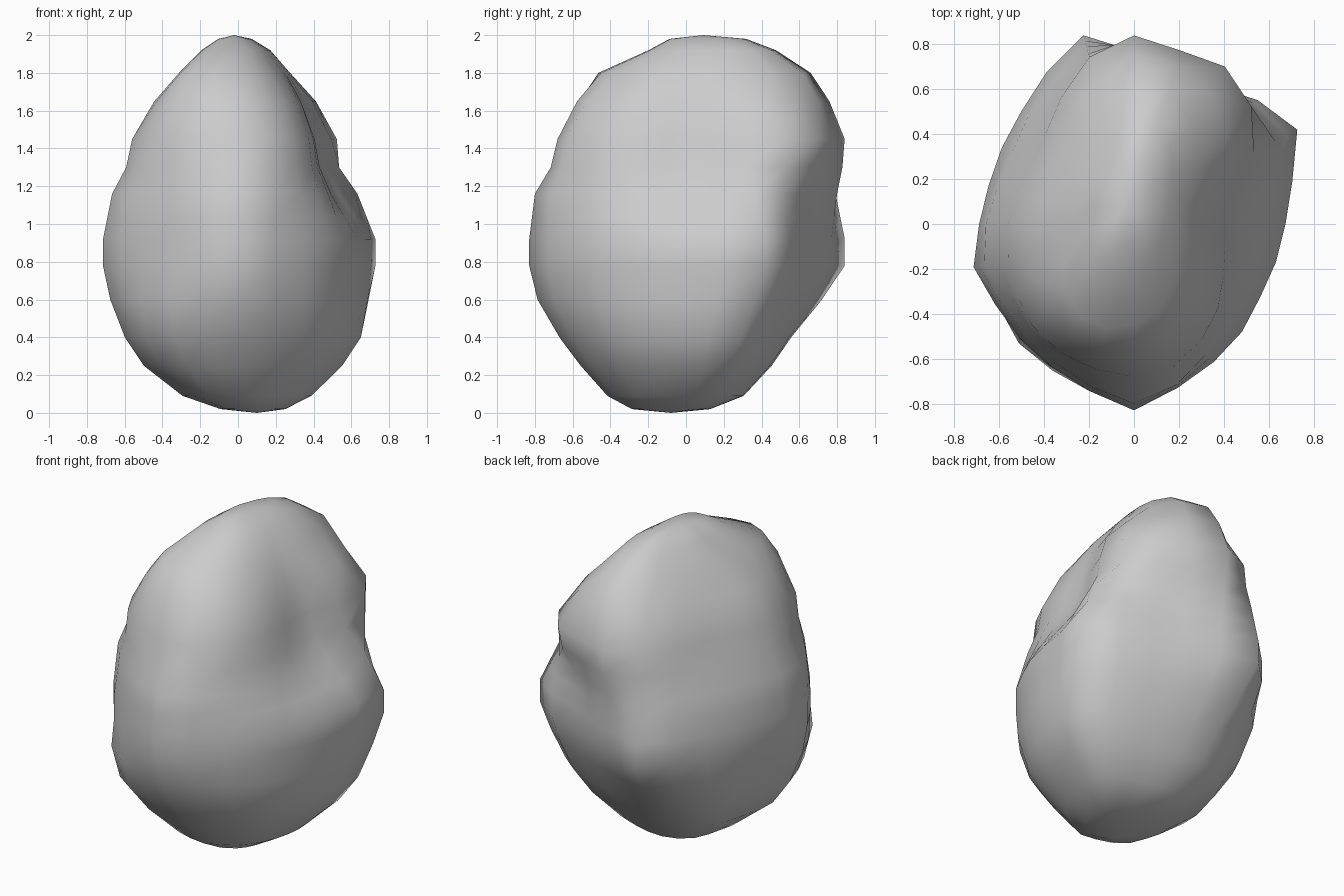
import bpy, bmesh, math

cube = bpy.data.objects.get("Cube")
if cube:
    bpy.data.objects.remove(cube)

# Grey stone material
stone = bpy.data.materials.new("stone_grey")
stone.use_nodes = True
colour = (0.6, 0.6, 0.6, 1)
stone.diffuse_color = colour
stone.node_tree.nodes["Principled BSDF"].inputs["Base Color"].default_value = colour

# Horizontal outlines as radii, anticlockwise from +x
foot = [.68, .73, .8, .76, .71, .7, .72, .76, .78, .77, .72, .69,
        .71, .74, .76, .82, .82, .8, .8, .74, .71, .68, .66, .66]
belly = [.675, .73, .84, .78, .71, .72, .77, .87, .78, .71, .68, .67,
         .69, .74, .715, .72, .735, .77, .83, .755, .71, .68, .65, .655]
waist = [.5, .55, .73, .74, .71, .73, .8, .82, .73, .67, .63, .63,
         .66, .69, .69, .69, .71, .75, .8, .74, .66, .61, .55, .51]
shoulder = [.4, .44, .57, .74, .81, .8, .84, .77, .65, .56, .53, .53,
            .56, .58, .61, .64, .66, .67, .68, .66, .6, .53, .46, .42]
crown = [.25, .27, .31, .39, .52, .64, .66, .5, .39, .34, .31, .3,
         .3, .31, .36, .43, .48, .48, .45, .4, .34, .29, .26, .25]


def blend(a, b, t):
    return [p + (q - p) * t for p, q in zip(a, b)]


# Layers: height, outline, x scale, y scale, x shift, y shift
layers = [
    (.02, foot, .24, .27, .08, -.07),
    (.09, foot, .48, .47, .05, -.04),
    (.25, foot, .74, .66, .03, -.03),
    (.40, foot, .88, .80, .03, -.03),
    (.60, blend(foot, belly, .5), .96, .94, .01, -.02),
    (.78, belly, 1, 1, 0, 0),
    (.92, belly, 1, 1, 0, 0),
    (1.04, blend(belly, waist, .5), 1, 1, 0, 0),
    (1.16, waist, 1, 1, 0, 0),
    (1.3, blend(waist, shoulder, .7), 1, 1, 0, 0),
    (1.45, shoulder, 1, 1, 0, 0),
    (1.65, blend(shoulder, crown, .45), 1, 1, 0, 0),
    (1.8, crown, 1, 1, 0, 0),
    (1.92, crown, .62, .6, 0, .08),
    (1.98, crown, .3, .36, -.01, .08),
]

# Loft the layers into one closed stone
bm = bmesh.new()
rings = []
for z, outline, sx, sy, dx, dy in layers:
    ring = []
    for i, r in enumerate(outline):
        a = math.tau * i / len(outline)
        ring.append(bm.verts.new((r * sx * math.cos(a) + dx, r * sy * math.sin(a) + dy, z)))
    rings.append(ring)
bottom = bm.verts.new((.1, -.08, 0))
top = bm.verts.new((-.02, .09, 2))
count = len(belly)
for i in range(count):
    j = (i + 1) % count
    for low, high in zip(rings, rings[1:]):
        bm.faces.new((low[i], low[j], high[j], high[i]))
    bm.faces.new((bottom, rings[0][j], rings[0][i]))
    bm.faces.new((top, rings[-1][i], rings[-1][j]))
for face in bm.faces:
    face.smooth = True

mesh = bpy.data.meshes.new("boulder")
bm.to_mesh(mesh)
bm.free()
mesh.materials.append(stone)
boulder = bpy.data.objects.new("boulder", mesh)
bpy.context.collection.objects.link(boulder)
